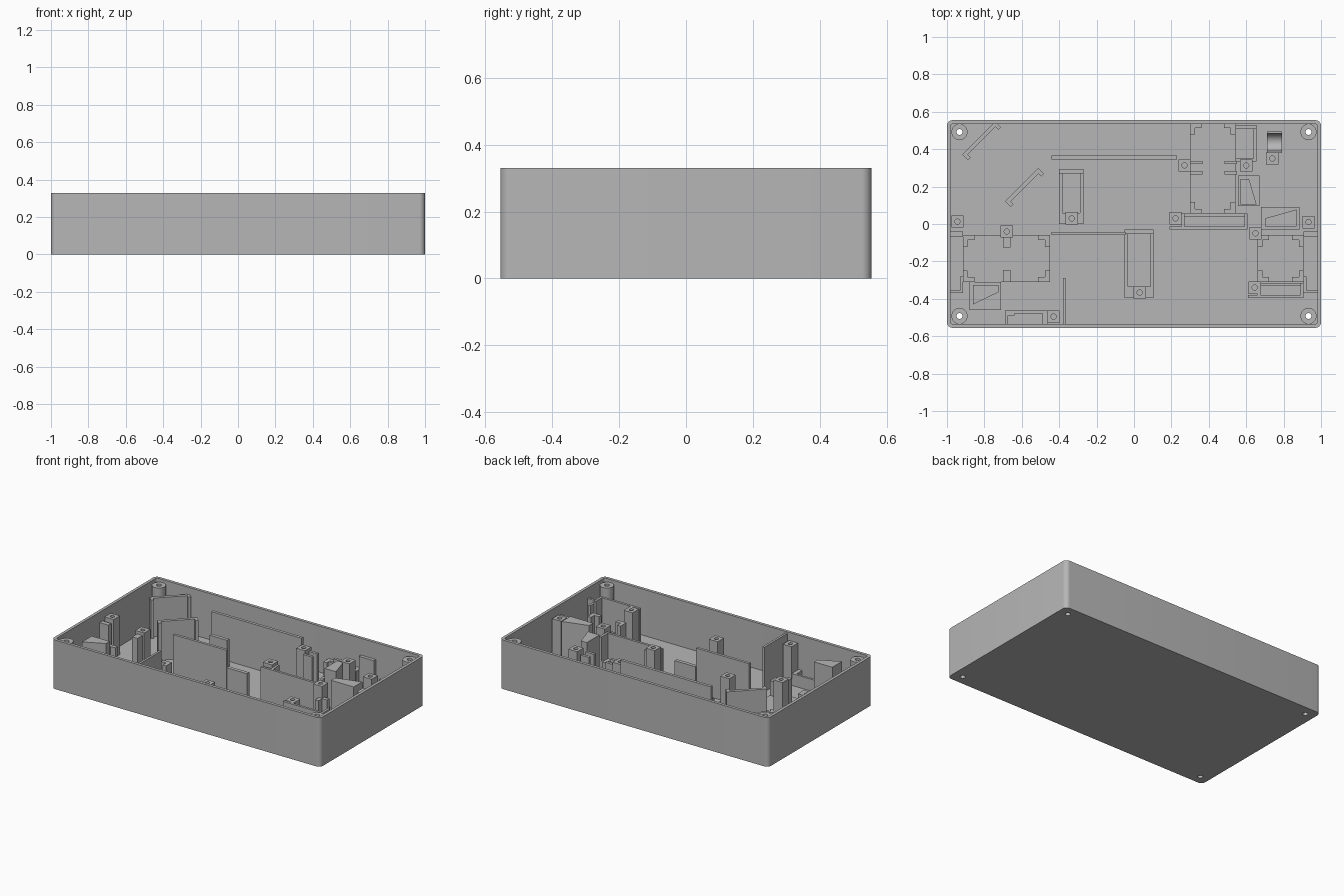
import bpy, bmesh, math
from mathutils import Matrix, Vector

cube = bpy.data.objects.get("Cube")
if cube:
    bpy.data.objects.remove(cube)

grey = bpy.data.materials.new("plain grey")
grey.use_nodes = True
grey.diffuse_color = (0.47, 0.47, 0.47, 1)
grey.node_tree.nodes["Principled BSDF"].inputs["Base Color"].default_value = grey.diffuse_color

FLOOR, POST, TALL, LOW = 0.02, 0.28, 0.26, 0.1
HALF_X, HALF_Y, HEIGHT, WALL = 1.0, 0.555, 0.33, 0.02


def finish(bm, name):
    bmesh.ops.recalc_face_normals(bm, faces=bm.faces)
    mesh = bpy.data.meshes.new(name)
    bm.to_mesh(mesh)
    bm.free()
    mesh.materials.append(grey)
    ob = bpy.data.objects.new(name, mesh)
    bpy.context.collection.objects.link(ob)
    return ob


def prism(bm, outline, z0, z1):
    bottom = bm.faces.new([bm.verts.new((x, y, z0)) for x, y in outline])
    up = bmesh.ops.extrude_face_region(bm, geom=[bottom])["geom"]
    bmesh.ops.translate(bm, vec=(0, 0, z1 - z0),
                        verts=[v for v in up if isinstance(v, bmesh.types.BMVert)])


def box(bm, x0, x1, y0, y1, z):
    prism(bm, [(x0, y0), (x1, y0), (x1, y1), (x0, y1)], FLOOR / 2, z)


def boxes(name, *items):
    bm = bmesh.new()
    for item in items:
        box(bm, *item)
    return finish(bm, name)


def rounded(hx, hy, r, steps=8):
    pts = []
    for k, (sx, sy) in enumerate(((1, 1), (-1, 1), (-1, -1), (1, -1))):
        for i in range(steps + 1):
            a = (k + i / steps) * math.pi / 2
            pts.append((sx * (hx - r) + r * math.cos(a), sy * (hy - r) + r * math.sin(a)))
    return pts


def circle(x, y, r, n=24):
    return [(x + r * math.cos(i * math.tau / n), y + r * math.sin(i * math.tau / n)) for i in range(n)]


def hollow_post(name, x, y, r, hole, z, square=True, n=16):
    """Post with a screw hole down its middle."""
    bm = bmesh.new()
    rings = []
    for radius, level, flat in ((r, 0.01, square), (r, z, square), (hole, z, False), (hole, 0.01, False)):
        ring = []
        for i in range(n):
            a = i * math.tau / n
            c, s = math.cos(a), math.sin(a)
            k = radius / max(abs(c), abs(s)) if flat else radius
            ring.append(bm.verts.new((x + k * c, y + k * s, level)))
        rings.append(ring)
    for j in range(4):
        a, b = rings[j], rings[(j + 1) % 4]
        for i in range(n):
            m = (i + 1) % n
            bm.faces.new((a[i], a[m], b[m], b[i]))
    return finish(bm, name)


def smooth(ob):
    bpy.ops.object.select_all(action="DESELECT")
    ob.select_set(True)
    bpy.context.view_layer.objects.active = ob
    bpy.ops.object.shade_smooth_by_angle()


# Open case with rounded corners and four screw holes in the floor
corners = [(sx * 0.933, sy * 0.492) for sx in (1, -1) for sy in (1, -1)]
bm = bmesh.new()
prism(bm, rounded(HALF_X, HALF_Y, 0.03), 0, HEIGHT)
case = finish(bm, "case")
bm = bmesh.new()
prism(bm, rounded(HALF_X - WALL, HALF_Y - WALL, 0.012), FLOOR, HEIGHT + 0.1)
cutters = [finish(bm, "cavity_cutter")]
for x, y in corners:
    bm = bmesh.new()
    prism(bm, circle(x, y, 0.016), -0.1, 0.1)
    cutters.append(finish(bm, "hole_cutter"))
bpy.context.view_layer.objects.active = case
for cutter in cutters:
    mod = case.modifiers.new("cut", "BOOLEAN")
    mod.operation, mod.solver, mod.object = "DIFFERENCE", "EXACT", cutter
    bpy.ops.object.modifier_apply(modifier=mod.name)
    bpy.data.objects.remove(cutter)
smooth(case)

# Round corner posts
for x, y in corners:
    smooth(hollow_post("corner_post", x, y, 0.043, 0.016, 0.31, square=False, n=24))

# Square screw posts
for x, y, z in ((-0.944, 0.013, POST), (-0.68, -0.04, POST), (0.933, 0.01, POST), (0.65, -0.05, POST),
                (0.27, 0.313, POST), (0.6, 0.313, POST), (0.222, 0.03, POST), (-0.43, -0.495, POST),
                (0.645, -0.34, POST), (0.74, 0.35, 0.2), (-0.333, 0.03, 0.24), (0.03, -0.366, 0.24)):
    smooth(hollow_post("screw_post", x, y, 0.033, 0.014, z))

# Thin upright dividers
boxes("back_divider", (-0.44, 0.23, 0.345, 0.365, 0.32))
boxes("middle_divider", (-0.44, -0.045, -0.06, -0.042, 0.32))
boxes("front_divider", (-0.38, -0.365, -0.54, -0.29, 0.32))


# Sensor brackets: upright end plate, low side rails and a low foot
def bracket(name, x0, x1, y0, y1):
    t = 0.018
    boxes(name, (x0, x1, y1 - 0.024, y1, 0.2), (x0, x0 + t, y0, y1, 0.05),
          (x1 - t, x1, y0, y1, 0.05), (x0, x1, y0, y0 + 0.06, 0.05))


bracket("left_bracket", -0.4, -0.27, 0, 0.295)
bracket("centre_bracket", -0.05, 0.105, -0.395, -0.03)


# Diagonal channel plates with end flanges
def channel(name, x, y):
    ob = boxes(name, (-0.125, 0.125, 0, 0.022, POST), (-0.125, -0.105, -0.022, 0.01, POST),
               (0.105, 0.125, -0.022, 0.01, POST))
    ob.data.transform(Matrix.Translation((x, y, 0)) @ Matrix.Rotation(math.pi / 4, 4, "Z"))


channel("corner_channel", -0.815, 0.445)
channel("inner_channel", -0.585, 0.195)


# Motor bays: low platform with L-shaped clips at the corners
def bay(name, x0, x1, y0, y1, z):
    t, leg = 0.026, 0.062
    items = [(x0, x1, y0, y1, FLOOR + 0.012)]
    for xa, dx in ((x0, 1), (x1, -1)):
        for ya, dy in ((y0, 1), (y1, -1)):
            for lx, ly in ((leg, t), (t, leg)):
                xs, ys = sorted((xa, xa + dx * lx)), sorted((ya, ya + dy * ly))
                items.append((*xs, *ys, z))
    boxes(name, *items)


bay("left_bay", -0.915, -0.45, -0.31, -0.06, 0.13)
bay("right_bay", 0.66, 0.907, -0.31, -0.06, 0.2)
bay("back_bay", 0.3, 0.543, 0.055, 0.54, 0.13)

# Ribs beside the posts
boxes("left_ribs", (-0.7, -0.66, -0.125, -0.06, TALL), (-0.7, -0.66, -0.31, -0.245, LOW),
      (-0.98, -0.915, -0.07, -0.04, TALL), (-0.98, -0.915, -0.37, -0.355, LOW),
      (-0.93, -0.915, -0.37, -0.28, LOW))
boxes("right_ribs", (0.907, 0.98, -0.07, -0.04, TALL), (0.907, 0.98, -0.37, -0.355, TALL),
      (0.907, 0.922, -0.37, -0.28, TALL))
boxes("back_ribs", *[(x, x + 0.065, y, y + 0.018, TALL) for x in (0.3, 0.485) for y in (0.265, 0.32)])


# Framed slots in front of the bays
def slot(name, post_x, x0, x1, y0, y1, z):
    t = 0.016
    boxes(name, (post_x, x1, y0, y0 + t, z), (x1 - t, x1, y0, y1, z), (x0, x0 + t, y0, y1, z),
          (x0, x1, y1 - t, y1, LOW))


slot("right_slot", 0.61, 0.66, 0.907, -0.395, -0.315, POST)
slot("back_slot", 0.19, 0.255, 0.608, -0.03, 0.055, TALL)
boxes("front_clip", (-0.69, -0.4, -0.478, -0.463, LOW), (-0.69, -0.675, -0.535, -0.463, LOW),
      (-0.69, -0.64, -0.49, -0.463, LOW), (-0.49, -0.46, -0.535, -0.463, LOW))
boxes("back_plate", (0.543, 0.655, 0.508, 0.53, 0.22), (0.64, 0.655, 0.35, 0.53, LOW),
      (0.543, 0.655, 0.335, 0.35, LOW))


# Tapered uprights on low feet
def wedge(name, foot, outline):
    bm = bmesh.new()
    box(bm, *foot, 0.05)
    prism(bm, outline, FLOOR / 2, 0.3)
    finish(bm, name)


wedge("back_wedge", (0.555, 0.67, 0.095, 0.26), [(0.57, 0.105), (0.655, 0.105), (0.615, 0.24), (0.57, 0.24)])
wedge("right_wedge", (0.68, 0.885, -0.03, 0.09), [(0.7, -0.013), (0.87, -0.013), (0.87, 0.078), (0.7, 0.03)])
wedge("left_wedge", (-0.88, -0.71, -0.46, -0.31), [(-0.86, -0.327), (-0.86, -0.43), (-0.725, -0.365), (-0.725, -0.327)])

# Curved cradle: concave half-round profile swept along x
bm = bmesh.new()
profile = [(0.38, 0.01), (0.38, 0.12)]
profile += [(0.4375 + 0.046 * math.cos(a), 0.12 + 0.046 * math.sin(a))
            for a in [math.pi * (1 + i / 16) for i in range(17)]]
profile += [(0.495, 0.12), (0.495, 0.01)]
face = bm.faces.new([bm.verts.new((0.71, y, z)) for y, z in profile])
out = bmesh.ops.extrude_face_region(bm, geom=[face])["geom"]
bmesh.ops.translate(bm, vec=Vector((0.08, 0, 0)), verts=[v for v in out if isinstance(v, bmesh.types.BMVert)])
smooth(finish(bm, "cradle"))
